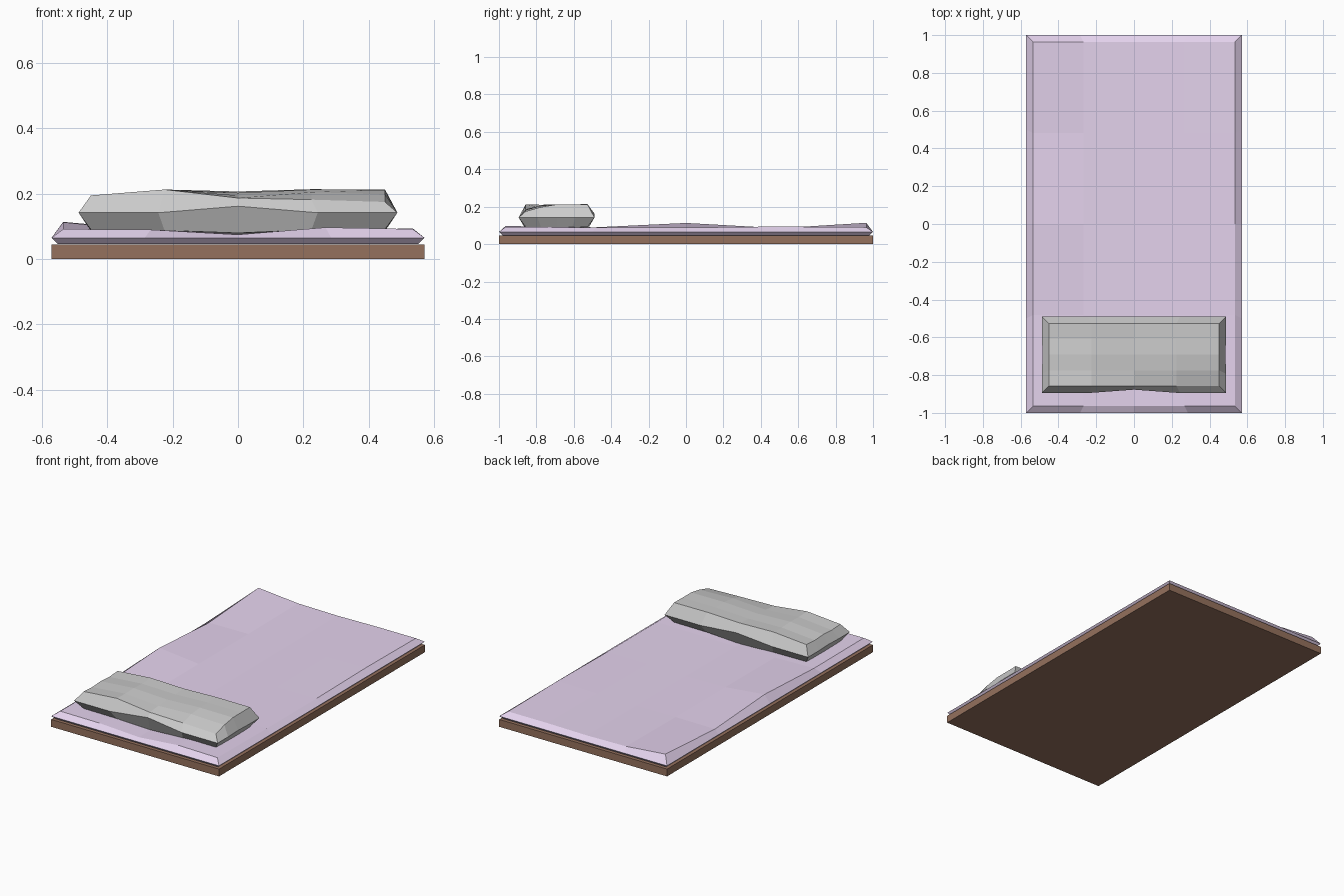
import bpy, bmesh

if "Cube" in bpy.data.objects:
    bpy.data.objects.remove(bpy.data.objects["Cube"])


def material(name, rgb):
    m = bpy.data.materials.new(name)
    m.diffuse_color = (*rgb, 1)
    m.use_nodes = True
    m.node_tree.nodes["Principled BSDF"].inputs["Base Color"].default_value = m.diffuse_color
    return m


def finish(bm, name, mat=None):
    bmesh.ops.recalc_face_normals(bm, faces=bm.faces[:])
    mesh = bpy.data.meshes.new(name)
    bm.to_mesh(mesh)
    bm.free()
    ob = bpy.data.objects.new(name, mesh)
    bpy.context.collection.objects.link(ob)
    if mat:
        mesh.materials.append(mat)


def border(n):
    a = range(n - 1)
    return ([(i, 0) for i in a] + [(n - 1, j) for j in a] +
            [(n - 1 - i, n - 1) for i in a] + [(0, n - 1 - j) for j in a])


def cushion(name, cy, half, inset, top, bottom, rim, mat=None, rim_bump=0.0, pinch=0.0):
    """Low-poly cushion: 5x5 lumpy top and bottom joined through a wider rim."""
    bm = bmesh.new()
    n = 5
    hx, hy = half

    def pos(i, j, ins):
        return (i / 2 - 1) * (hx - ins), cy + (j / 2 - 1) * (hy - ins)

    def grid(zs, ins):
        g = [[bm.verts.new((*pos(i, j, ins), zs[j][i])) for i in range(n)] for j in range(n)]
        for j in range(n - 1):
            for i in range(n - 1):
                bm.faces.new((g[j][i], g[j][i + 1], g[j + 1][i + 1], g[j + 1][i]))
        return g

    t, b = grid(top, inset[0]), grid(bottom, inset[1])
    ring = border(n)
    mid = []
    for i, j in ring:
        x, y = pos(i, j, 0)
        z = rim + (rim_bump if i == 2 else 0)
        if i == 2 and j == 0:
            y += pinch
        if j == 2:
            x *= 1 - pinch / 2
        mid.append(bm.verts.new((x, y, z)))
    for k, (i, j) in enumerate(ring):
        q = (k + 1) % len(ring)
        i2, j2 = ring[q]
        bm.faces.new((t[j][i], t[j2][i2], mid[q], mid[k]))
        bm.faces.new((b[j][i], b[j2][i2], mid[q], mid[k]))
    finish(bm, name, mat)


# Wooden bed base
bm = bmesh.new()
bmesh.ops.create_cube(bm, size=1)
bmesh.ops.scale(bm, verts=bm.verts, vec=(1.142, 2, 0.045))
bmesh.ops.translate(bm, verts=bm.verts, vec=(0, 0, 0.0225))
finish(bm, "bed_base", material("wood", (0.30, 0.165, 0.11)))

# Lumpy mattress, rows run front to back
cushion("mattress", 0, (0.571, 1.0), (0.036, 0.02),
        [[.092, .090, .075, .097, .092],
         [.090, .084, .080, .084, .088],
         [.113, .086, .082, .086, .088],
         [.084, .086, .084, .088, .094],
         [.114, .090, .086, .090, .090]],
        [[.046] * 5] * 5, 0.065, material("fabric", (0.78, 0.65, 0.85)))

# Pillow resting at the front end
cushion("pillow", -0.692, (0.488, 0.203), (0.038, 0.038),
        [[.195, .213, .187, .182, .175],
         [.190, .210, .195, .205, .198],
         [.195, .213, .203, .213, .212],
         [.190, .208, .203, .212, .212],
         [.195, .213, .207, .214, .213]],
        [[.090, .088, .080, .090, .092],
         [.088, .082, .078, .084, .088],
         [.086, .080, .076, .082, .086],
         [.088, .082, .078, .084, .088],
         [.090, .088, .078, .090, .092]],
        0.142, None, 0.02, 0.018)
